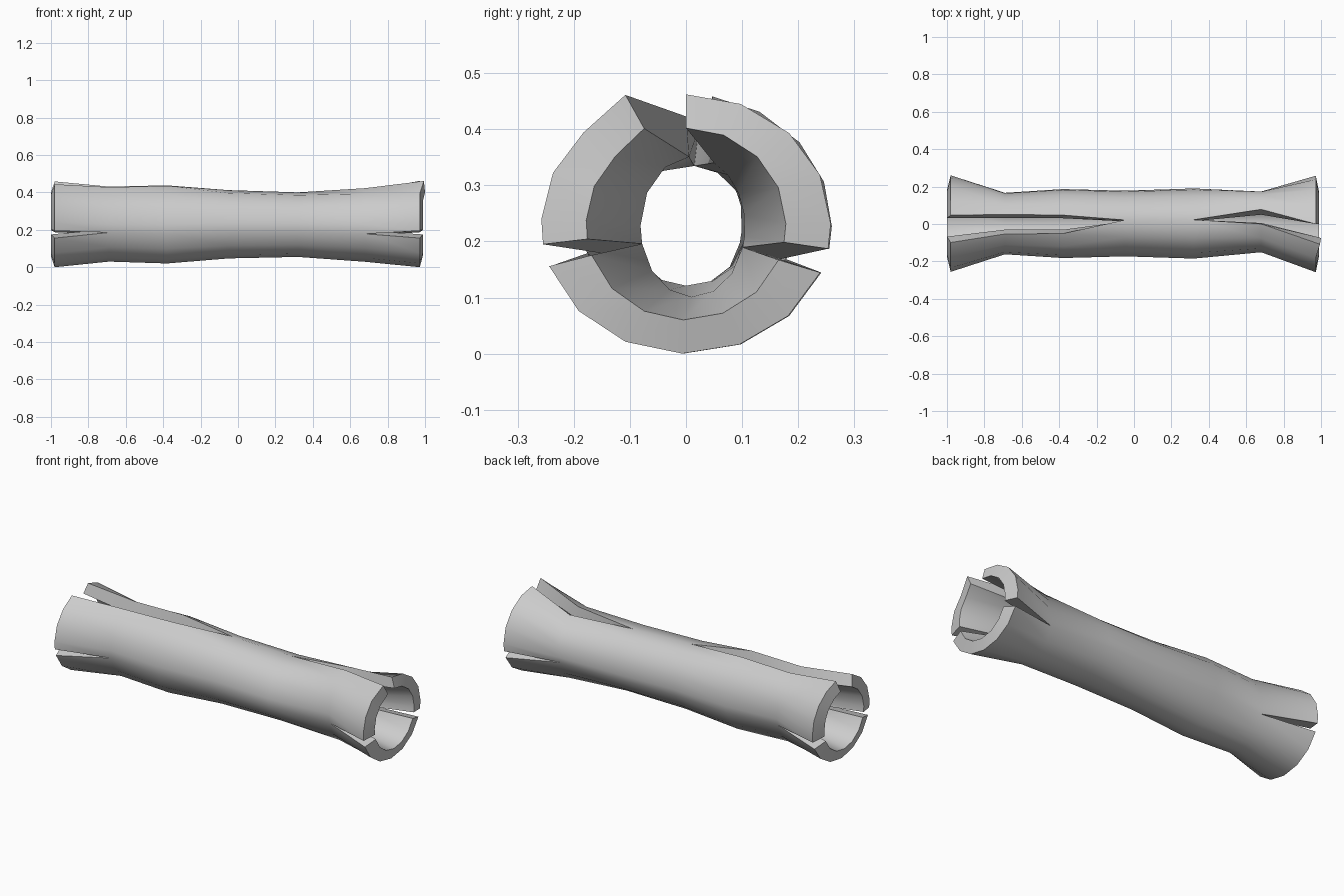
import bpy
import bmesh
from math import sin, cos, radians
from collections import Counter

if "Cube" in bpy.data.objects:
    bpy.data.objects.remove(bpy.data.objects["Cube"])

# Cross-section stations along the tube:
# outer x, inner x, y centre, z centre, y radius, z radius, wall y, wall z
RINGS = [
    (-0.98, -1.00, 0.002, 0.231, 0.258, 0.231, 0.080, 0.060),
    (-0.69, -0.69, 0.003, 0.235, 0.165, 0.205, 0.068, 0.075),
    (-0.38, -0.38, 0.003, 0.232, 0.185, 0.212, 0.070, 0.080),
    (-0.05, -0.05, 0.003, 0.230, 0.176, 0.183, 0.072, 0.073),
    (0.32, 0.32, 0.003, 0.228, 0.188, 0.173, 0.075, 0.066),
    (0.68, 0.68, 0.012, 0.226, 0.163, 0.197, 0.070, 0.072),
    (0.972, 0.988, 0.000, 0.231, 0.258, 0.231, 0.080, 0.060),
]

# Slit edges in degrees per station: front side, back side, split on top
FRONT = [(189, 199)] + [(194, 194)] * 5 + [(189, 199)]
BACK = [(338, 349)] + [(343, 343)] * 5 + [(338, 349)]
TOP = [(80, 113), (73, 110), (76, 107), (84, 84), (84, 84), (66, 94), (90, 114)]

# Column spacing across each of the three petals
BACK_COLS = (0, 0.11, 0.33, 0.55, 0.78, 1)
FRONT_COLS = (0, 0.28, 0.57, 0.85, 1)
BOTTOM_COLS = [k / 6 for k in range(7)]

bm = bmesh.new()
cache = {}


def vert(ring, angle, inner):
    """Shared vertex on the outer or inner skin."""
    key = (ring, round(angle % 360, 2), inner)
    if key not in cache:
        xo, xi, cy, cz, ry, rz, wy, wz = RINGS[ring]
        x, a = (xi if inner else xo), radians(angle)
        if inner:
            ry, rz = ry - wy, rz - wz
        # raised, longer corner of the front petal
        if ring == 6 and key[1] == 114:
            x += 0.022 if not inner else 0.012
            ry, rz = ry * 1.03, rz * 1.09
        cache[key] = bm.verts.new((x, cy + ry * cos(a), cz + rz * sin(a)))
    return cache[key]


def petal_angles(ring):
    spans = ((BACK[ring][1] - 360, TOP[ring][0], BACK_COLS),
             (TOP[ring][1], FRONT[ring][0], FRONT_COLS),
             (FRONT[ring][1], BACK[ring][0], BOTTOM_COLS))
    return [[a + (b - a) * t for t in cols] for a, b, cols in spans]


# Outer and inner skins
directed = Counter()
for i in range(len(RINGS) - 1):
    for here, there in zip(petal_angles(i), petal_angles(i + 1)):
        for k in range(len(here) - 1):
            quad = [(i, here[k]), (i, here[k + 1]), (i + 1, there[k + 1]), (i + 1, there[k])]
            bm.faces.new([vert(r, a, False) for r, a in quad])
            bm.faces.new([vert(r, a, True) for r, a in reversed(quad)])
            ids = [(r, round(a % 360, 2)) for r, a in quad]
            for n in range(4):
                directed[(ids[n], ids[(n + 1) % 4])] += 1

# Walls closing the ends and slits
for (p, q) in directed:
    if (q, p) not in directed:
        bm.faces.new([vert(*q, False), vert(*p, False), vert(*p, True), vert(*q, True)])

bmesh.ops.recalc_face_normals(bm, faces=bm.faces)
mesh = bpy.data.meshes.new("split_tube")
bm.to_mesh(mesh)
bm.free()
tube = bpy.data.objects.new("split_tube", mesh)
bpy.context.collection.objects.link(tube)
bpy.context.view_layer.objects.active = tube
tube.select_set(True)
bpy.ops.object.shade_smooth_by_angle(angle=radians(35))
